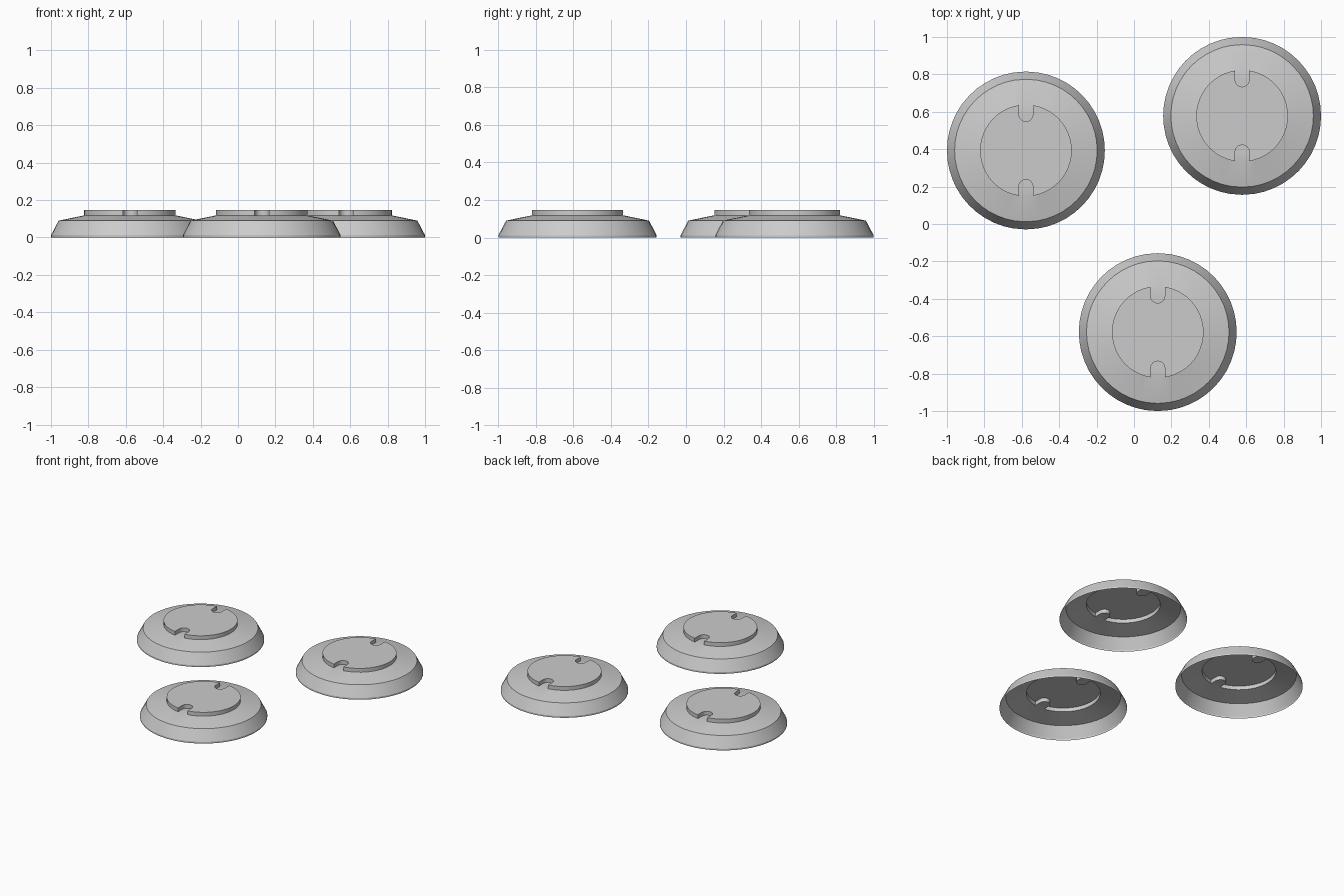
import bpy, bmesh, math
from mathutils import Matrix, Vector

if "Cube" in bpy.data.objects:
    bpy.data.objects.remove(bpy.data.objects["Cube"])

BOSS_R, BOSS_Z, TOP_Z = 0.245, 0.118, 0.146
HALF_W, NOTCH_R = 0.038, 0.193          # notch half width, centre of its round end
MOUTH = math.asin(HALF_W / BOSS_R)
PROFILE = [(0.422, 0.0), (0.422, 0.012), (0.381, 0.09), (BOSS_R, BOSS_Z)]
ARC, GAP, ROUND = 22, 2, 8              # segments per half arc, mouth, notch end


def ring_angles():
    angles = []
    for half in (0, math.pi):
        start = half - math.pi / 2 + MOUTH
        angles += [start + (math.pi - 2 * MOUTH) * i / ARC for i in range(ARC)]
        angles += [half + math.pi / 2 - MOUTH + 2 * MOUTH * i / GAP for i in range(GAP)]
    return angles


def build_mesh():
    bm = bmesh.new()
    angles = ring_angles()
    n = len(angles)

    # Hollow skirt and sloping shoulder
    rings = [[bm.verts.new((r * math.cos(a), r * math.sin(a), z)) for a in angles]
             for r, z in PROFILE]
    for lo, hi in zip(rings, rings[1:]):
        for i in range(n):
            j = (i + 1) % n
            bm.faces.new((lo[i], lo[j], hi[j], hi[i]))

    # Raised disc outline with two round-ended notches
    inner, outline = rings[-1], []
    for k in range(2):
        base = k * (ARC + GAP)
        outline += inner[base:base + ARC + 1]
        turn = Matrix.Rotation(k * math.pi, 3, 'Z')
        notch = []
        for i in range(ROUND + 1):
            a = -math.pi * i / ROUND
            p = Vector((HALF_W * math.cos(a), NOTCH_R + HALF_W * math.sin(a), BOSS_Z))
            notch.append(bm.verts.new(turn @ p))
        outline += notch
        mouth = [inner[(base + ARC + i) % n] for i in range(GAP + 1)]
        bm.faces.new(mouth + notch[::-1])          # notch floor

    # Disc wall and top
    top = [bm.verts.new((v.co.x, v.co.y, TOP_Z)) for v in outline]
    for i in range(len(top)):
        j = (i + 1) % len(top)
        bm.faces.new((outline[i], outline[j], top[j], top[i]))
    bm.faces.new(top)

    mesh = bpy.data.meshes.new("round_cover")
    bm.to_mesh(mesh)
    bm.free()
    return mesh


mesh = build_mesh()
for name, x, y in (("left_cover", -0.578, 0.393),
                   ("right_cover", 0.578, 0.578),
                   ("front_cover", 0.127, -0.578)):
    ob = bpy.data.objects.new(name, mesh.copy())
    ob.location = (x, y, 0)
    bpy.context.collection.objects.link(ob)
    ob.select_set(True)
    bpy.context.view_layer.objects.active = ob
bpy.ops.object.shade_smooth_by_angle(angle=math.radians(25))
